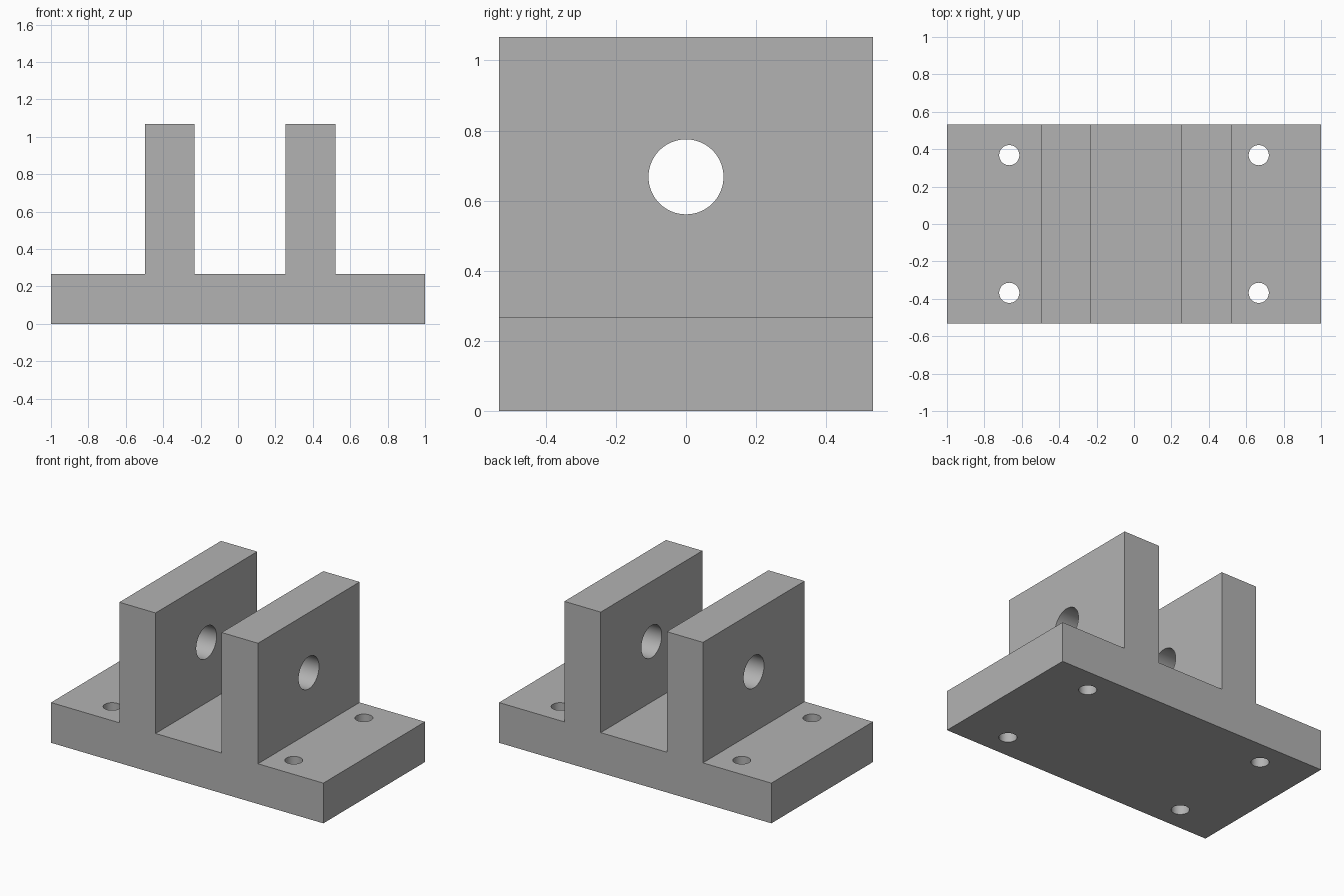
import bpy, bmesh, math
from mathutils import Matrix, Vector

if "Cube" in bpy.data.objects:
    bpy.data.objects.remove(bpy.data.objects["Cube"], do_unlink=True)

HALF_DEPTH, BASE, TOP = 0.533, 0.267, 1.067

# Plain grey metal
grey = bpy.data.materials.new("plain_grey")
grey.use_nodes = True
colour = (0.45, 0.45, 0.45, 1)
grey.diffuse_color = colour
grey.node_tree.nodes["Principled BSDF"].inputs["Base Color"].default_value = colour


def make_object(name, bm):
    bmesh.ops.recalc_face_normals(bm, faces=bm.faces)
    mesh = bpy.data.meshes.new(name)
    bm.to_mesh(mesh)
    bm.free()
    mesh.materials.append(grey)
    obj = bpy.data.objects.new(name, mesh)
    bpy.context.collection.objects.link(obj)
    return obj


def add_drill(bm, centre, radius, length, turn=Matrix()):
    bmesh.ops.create_cone(bm, cap_ends=True, segments=64, radius1=radius,
                          radius2=radius, depth=length,
                          matrix=Matrix.Translation(centre) @ turn)


# Base plate with two upright lugs, extruded from one profile
profile = [(-1, 0), (1, 0), (1, BASE)]
for left, right in ((0.253, 0.52), (-0.498, -0.232)):
    profile += [(right, BASE), (right, TOP), (left, TOP), (left, BASE)]
profile.append((-1, BASE))
bm = bmesh.new()
face = bm.faces.new([bm.verts.new((x, -HALF_DEPTH, z)) for x, z in profile])
solid = bmesh.ops.extrude_face_region(bm, geom=[face])
# Keep a closed solid with both end faces
moved = [v for v in solid["geom"] if isinstance(v, bmesh.types.BMVert)]
bmesh.ops.translate(bm, verts=moved, vec=(0, 2 * HALF_DEPTH, 0))
if not face.is_valid or any(not e.is_manifold for e in bm.edges):
    bmesh.ops.holes_fill(bm, edges=bm.edges)
bracket = make_object("clevis_bracket", bm)

# Drills for the pin bore and the four mounting holes
bm = bmesh.new()
add_drill(bm, Vector((0, 0, 0.668)), 0.107, 1.6, Matrix.Rotation(math.pi / 2, 4, "Y"))
for x in (-0.667, 0.667):
    for y in (-0.368, 0.368):
        add_drill(bm, Vector((x, y, BASE / 2)), 0.054, 0.5)
drills = make_object("hole_cutter", bm)
drills.hide_render = True
drills.hide_viewport = True

cut = bracket.modifiers.new("holes", "BOOLEAN")
cut.operation = "DIFFERENCE"
cut.solver = "EXACT"
cut.object = drills

# Bake the cut, then smooth the bores while keeping edges sharp
bpy.context.view_layer.update()
graph = bpy.context.evaluated_depsgraph_get()
bracket_mesh = bpy.data.meshes.new_from_object(bracket.evaluated_get(graph))
bracket.modifiers.clear()
bracket.data = bracket_mesh
bpy.data.objects.remove(drills, do_unlink=True)

bpy.ops.object.select_all(action="DESELECT")
bracket.select_set(True)
bpy.context.view_layer.objects.active = bracket
bpy.ops.object.shade_smooth_by_angle(angle=math.radians(30))
